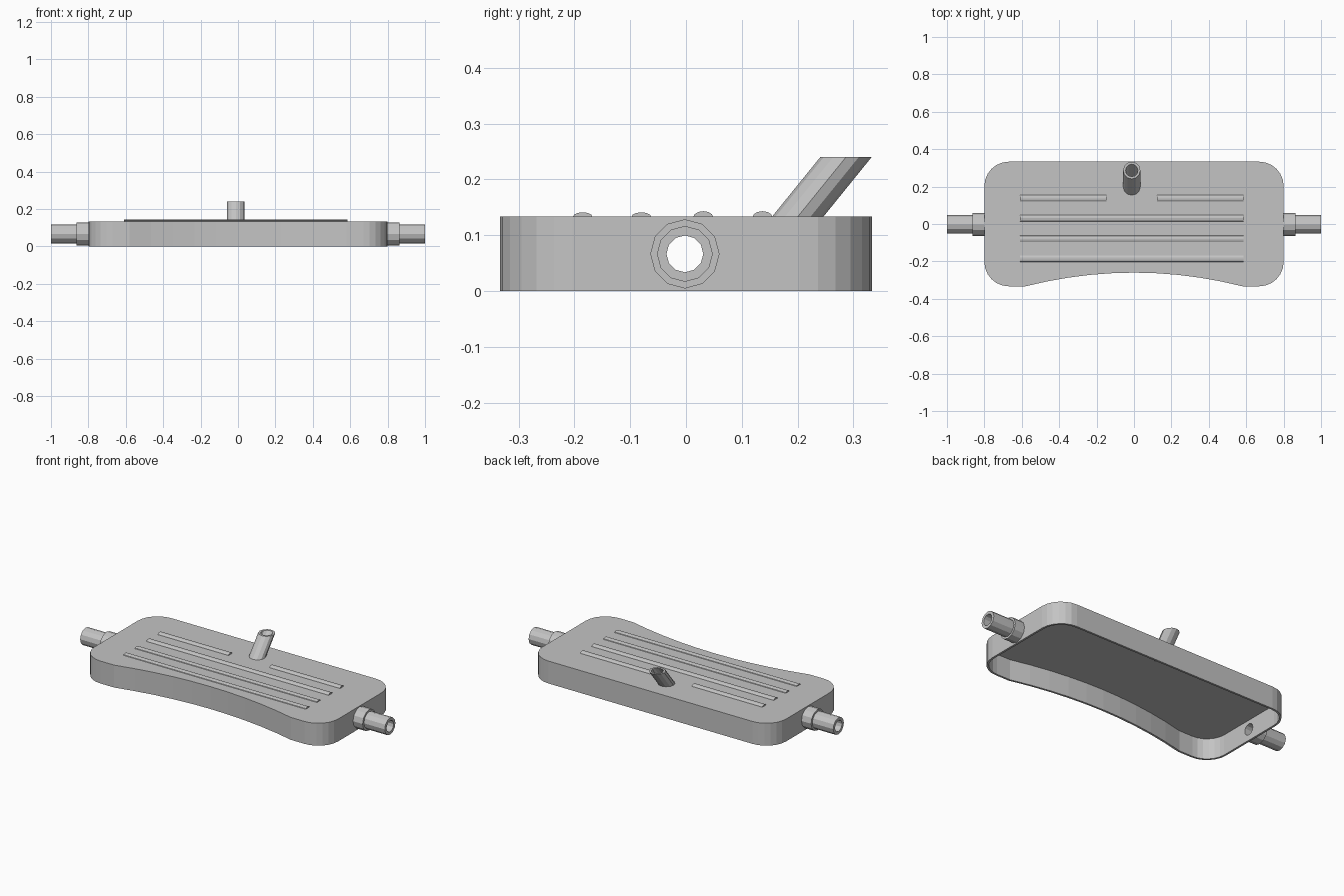
import bpy, bmesh
from math import cos, sin, pi, radians
from mathutils import Vector

cube = bpy.data.objects.get("Cube")
if cube:
    bpy.data.objects.remove(cube, do_unlink=True)

HEIGHT = 0.133      # shell height
WALL = 0.012        # shell thickness
SIDES = 12          # sides of every pipe
MID = -0.012        # x centre of the top details

grey = bpy.data.materials.new("plain grey")
grey.use_nodes = True
grey.diffuse_color = (0.55, 0.55, 0.55, 1)
grey.node_tree.nodes["Principled BSDF"].inputs["Base Color"].default_value = grey.diffuse_color


def loft(name, rings, closed=False):
    """Skin a list of equal rings; cap the ends, or join last to first."""
    bm = bmesh.new()
    loops = [[bm.verts.new(p) for p in ring] for ring in rings]
    pairs = list(zip(loops, loops[1:]))
    if closed:
        pairs.append((loops[-1], loops[0]))
    else:
        bm.faces.new(loops[0])
        bm.faces.new(loops[-1])
    for a, b in pairs:
        n = len(a)
        for i in range(n):
            j = (i + 1) % n
            bm.faces.new((a[i], a[j], b[j], b[i]))
    bmesh.ops.recalc_face_normals(bm, faces=bm.faces)
    mesh = bpy.data.meshes.new(name)
    bm.to_mesh(mesh)
    bm.free()
    mesh.materials.append(grey)
    obj = bpy.data.objects.new(name, mesh)
    bpy.context.collection.objects.link(obj)
    return obj


def outline(inset, z):
    """Rounded rectangle with a front edge that bows inwards."""
    pts = []

    def corner(cx, cy, start):
        r = 0.13 - inset
        for k in range(7):
            a = radians(start + 15 * k)
            pts.append((cx + r * cos(a), cy + r * sin(a), z))

    corner(0.67, 0.203, 0)
    corner(-0.67, 0.203, 90)
    corner(-0.67, -0.203, 180)
    for k in range(11):
        t = k / 5 - 1
        pts.append((0.58 * t, -0.26 - 0.073 * t * t + inset, z))
    corner(0.67, -0.203, 270)
    return pts


def side_ring(x, r):
    steps = [2 * pi * k / SIDES for k in range(SIDES)]
    return [(x, -0.002 + r * cos(a), HEIGHT / 2 + r * sin(a)) for a in steps]


def spout_ring(z, r):
    # horizontal ring whose centre slides back as it rises
    y = 0.2 + (z - HEIGHT) * 0.81
    steps = [2 * pi * k / SIDES for k in range(SIDES)]
    return [(MID + r * cos(a), y + r * sin(a), z) for a in steps]


# Hollow shell, open underneath
shell = loft("shell", [outline(0, HEIGHT), outline(0, 0),
                       outline(WALL, 0), outline(WALL, HEIGHT - WALL)])

# Bores through the end walls and the top
BORE = 0.033
cutters = [loft("end_bore_cutter", [side_ring(s * 0.75, BORE), side_ring(s * 0.85, BORE)])
           for s in (-1, 1)]
cutters.append(loft("spout_bore_cutter", [spout_ring(0.1, BORE), spout_ring(0.16, BORE)]))
bpy.context.view_layer.objects.active = shell
for cutter in cutters:
    cutter.hide_render = True
    mod = shell.modifiers.new("bore", 'BOOLEAN')
    mod.operation = 'DIFFERENCE'
    mod.solver = 'EXACT'
    mod.object = cutter
    bpy.ops.object.modifier_apply(modifier=mod.name)
    bpy.data.objects.remove(cutter, do_unlink=True)

# Stepped pipe at each end
for side, s in (("left", 1), ("right", -1)):
    profile = [(0.797, 0.062), (0.863, 0.062), (0.863, 0.05),
               (1, 0.05), (1, BORE), (0.797, BORE)]
    loft(side + "_pipe", [side_ring(s * x, r) for x, r in profile], closed=True)

# Leaning spout, cut level at the top
profile = [(HEIGHT, 0.046), (0.24, 0.046), (0.24, BORE), (HEIGHT, BORE)]
loft("spout", [spout_ring(z, r) for z, r in profile], closed=True)


# Rounded ridges along the top; the rear one is split by the spout
def ridge(name, x0, x1, y, rise):
    arc = [pi * k / 6 for k in range(7)]
    loft(name, [[(MID + x, y + 0.018 * cos(a), HEIGHT - 0.001 + (rise + 0.001) * sin(a))
                 for a in arc] for x in (x0, x1)])


ridge("front_ridge", -0.598, 0.598, -0.185, 0.008)
ridge("front_middle_ridge", -0.598, 0.598, -0.08, 0.008)
ridge("rear_middle_ridge", -0.598, 0.598, 0.031, 0.01)
ridge("rear_right_ridge", -0.598, -0.134, 0.137, 0.01)
ridge("rear_left_ridge", 0.134, 0.598, 0.137, 0.01)
